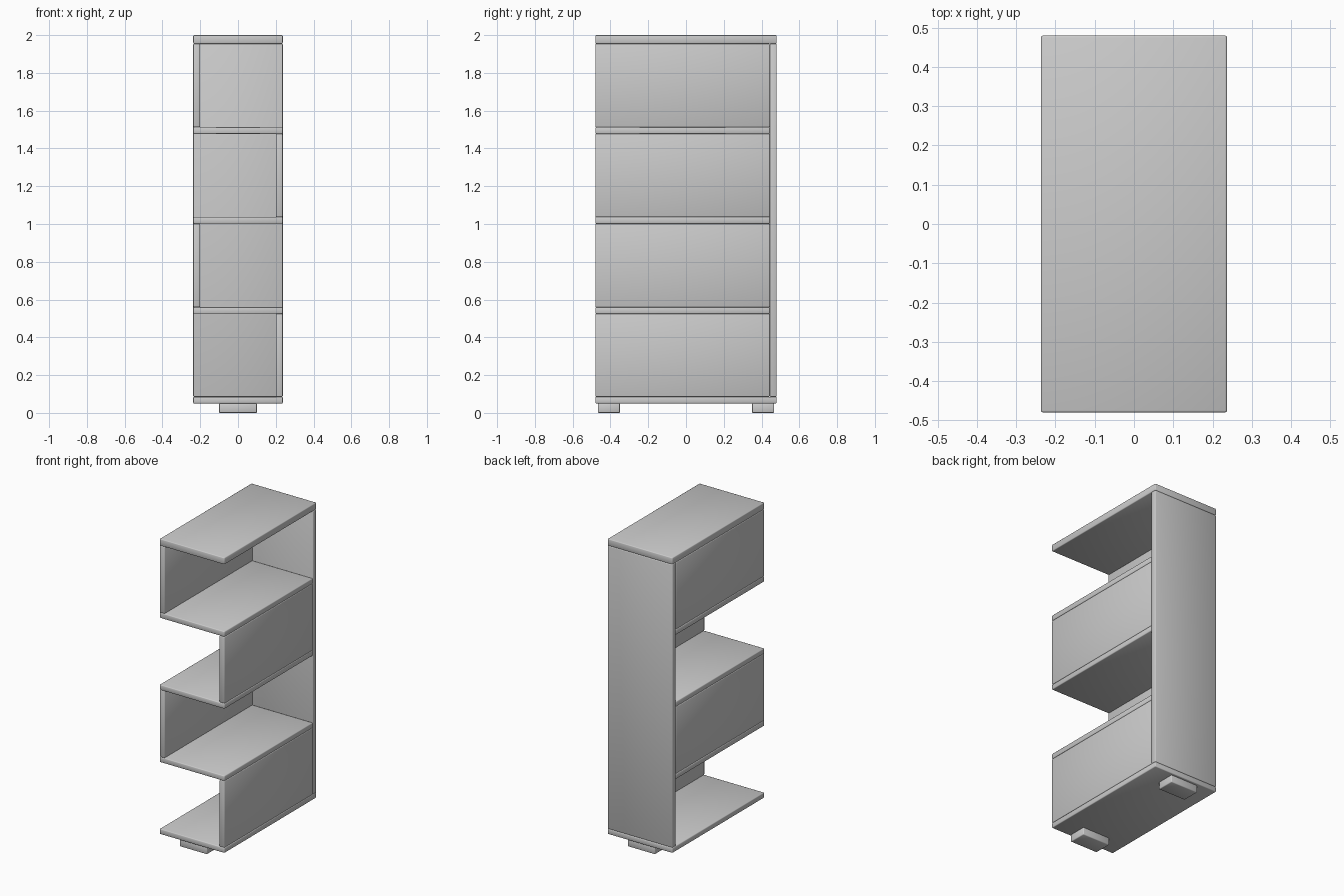
import bpy

cube = bpy.data.objects.get("Cube")
if cube:
    bpy.data.objects.remove(cube, do_unlink=True)

# One plain grey finish
grey = bpy.data.materials.new("plain_grey")
grey.use_nodes = True
colour = (0.6, 0.6, 0.6, 1)
grey.diffuse_color = colour
grey.node_tree.nodes["Principled BSDF"].inputs["Base Color"].default_value = colour


def board(name, x, y, z):
    """Soft-edged board spanning the given (low, high) ranges."""
    spans = (x, y, z)
    bpy.ops.mesh.primitive_cube_add(size=1, location=[(a + b) / 2 for a, b in spans])
    obj = bpy.context.object
    obj.name = name
    obj.scale = [b - a for a, b in spans]
    bpy.ops.object.transform_apply(location=False, rotation=False, scale=True)
    bevel = obj.modifiers.new("soft_edges", 'BEVEL')
    bevel.width = 0.005
    bevel.segments = 2
    bpy.ops.object.shade_smooth()
    obj.data.materials.append(grey)
    return obj


W, D, T = 0.237, 0.48, 0.037        # half width, half depth, board thickness
FULL_X, FULL_Y = (-W, W), (-D, D)
INNER_Y = (-D, D - T)               # depth in front of the back panel

# Horizontal boards: base and top run full depth, shelves stop at the back panel
levels = [(0.05, 0.085), (0.525, 0.56), (1.002, 1.037), (1.477, 1.513), (1.955, 2.0)]
names = ["base_board", "lower_shelf", "middle_shelf", "upper_shelf", "top_board"]
for i, (name, z) in enumerate(zip(names, levels)):
    board(name, FULL_X, FULL_Y if i in (0, 4) else INNER_Y, z)

# Back panel between base and top
board("back_panel", FULL_X, (D - T, D), (levels[0][1], levels[-1][0]))

# Side panels alternate between left and right, making a zigzag
for i in range(4):
    x = (W - T, W) if i % 2 == 0 else (-W, T - W)
    board(f"side_panel_{i + 1}", x, INNER_Y, (levels[i][1], levels[i + 1][0]))

# Feet
for name, s in (("front_foot", -1), ("back_foot", 1)):
    board(name, (-0.1, 0.1), sorted((s * 0.35, s * 0.467)), (0, 0.05))
